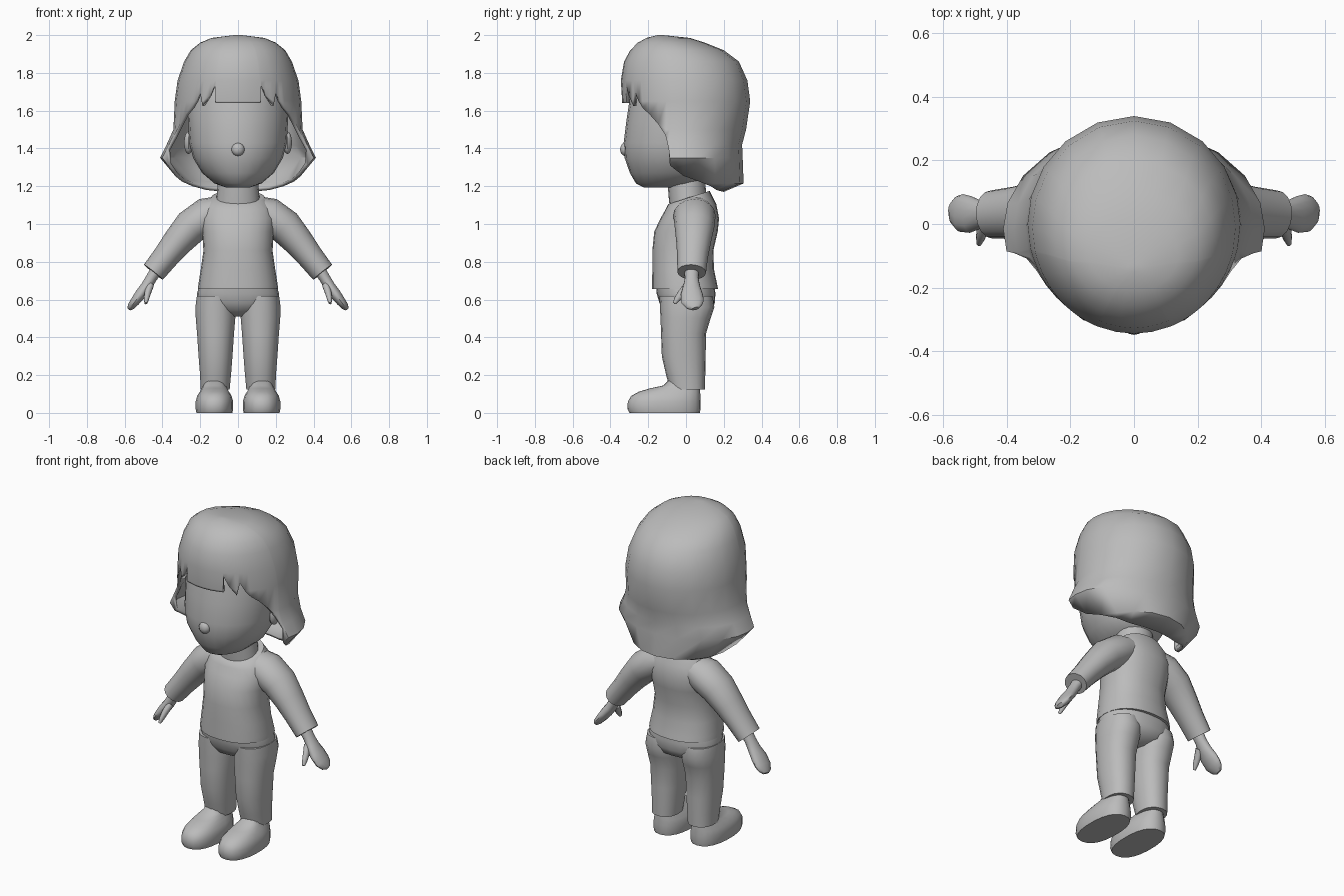
import bpy, bmesh, math
from mathutils import Vector

if "Cube" in bpy.data.objects:
    bpy.data.objects.remove(bpy.data.objects["Cube"])

grey = bpy.data.materials.new("plain grey")
grey.diffuse_color = (0.5, 0.5, 0.5, 1)
grey.use_nodes = True
grey.node_tree.nodes["Principled BSDF"].inputs["Base Color"].default_value = grey.diffuse_color


def finish(name, bm, mirror=False, angle=50, subdiv=0, shell=0):
    bmesh.ops.recalc_face_normals(bm, faces=bm.faces)
    me = bpy.data.meshes.new(name)
    bm.to_mesh(me)
    bm.free()
    ob = bpy.data.objects.new(name, me)
    bpy.context.collection.objects.link(ob)
    me.materials.append(grey)
    if shell:
        m = ob.modifiers.new("shell", 'SOLIDIFY')
        m.thickness, m.offset = shell, -1
    if mirror:
        m = ob.modifiers.new("mirror", 'MIRROR')
        m.use_mirror_merge = False
    if subdiv:
        ob.modifiers.new("smooth", 'SUBSURF').levels = subdiv
    bpy.ops.object.select_all(action='DESELECT')
    bpy.context.view_layer.objects.active = ob
    ob.select_set(True)
    bpy.ops.object.shade_smooth_by_angle(angle=math.radians(angle))
    return ob


def skin(name, rings, **kw):
    """Bridge closed rings of points and cap both ends."""
    bm = bmesh.new()
    rows = [[bm.verts.new(p) for p in r] for r in rings]
    n = len(rows[0])
    for a, b in zip(rows, rows[1:]):
        for i in range(n):
            j = (i + 1) % n
            bm.faces.new((a[i], a[j], b[j], b[i]))
    bm.faces.new(rows[0])
    bm.faces.new(rows[-1])
    return finish(name, bm, **kw)


def spow(v, e):
    return math.copysign(abs(v) ** e, v)


def stack(name, rows, cx=0, n=20, e=1.0, **kw):
    """Level rings: height, half width, front y, back y, tilt, x shift."""
    rings = []
    for row in rows:
        z, rx, yf, yb, tilt, dx = (tuple(row) + (0, 0))[:6]
        ring = []
        for k in range(n):
            t = 2 * math.pi * k / n
            dy = (yb - yf) / 2 * spow(math.cos(t), e)
            ring.append((cx + dx + rx * spow(math.sin(t), e),
                         (yf + yb) / 2 + dy, z + tilt * dy))
        rings.append(ring)
    return skin(name, rings, **kw)


def limb(name, path, n=14, **kw):
    """Rings square to a path: x, y, z, half width along y, half thickness."""
    pts = [Vector(p[:3]) for p in path]
    rings = []
    for i, p in enumerate(path):
        d = (pts[min(i + 1, len(pts) - 1)] - pts[max(i - 1, 0)]).normalized()
        v = d.cross(Vector((0, 1, 0))).normalized()
        u = v.cross(d)
        rings.append([pts[i] + u * p[3] * math.cos(2 * math.pi * k / n)
                      + v * p[4] * math.sin(2 * math.pi * k / n) for k in range(n)])
    return skin(name, rings, mirror=True, **kw)


def lerp_table(table, t):
    """Read a table sorted by its first column."""
    for a, b in zip(table, table[1:]):
        if t <= b[0]:
            f = max(0, (t - a[0]) / (b[0] - a[0]))
            return [p + (q - p) * f for p, q in zip(a, b)]
    return list(table[-1])


# Head, nose and ears
stack("head", [(1.192, .06, -.22, -.04), (1.215, .125, -.265, .08), (1.27, .19, -.297, .15),
               (1.35, .238, -.325, .18), (1.43, .258, -.33, .2), (1.55, .265, -.315, .22),
               (1.65, .27, -.30, .24), (1.75, .26, -.28, .23), (1.85, .19, -.2, .15)], n=24)
bm = bmesh.new()
bmesh.ops.create_uvsphere(bm, u_segments=12, v_segments=8, radius=1)
for v in bm.verts:
    v.co = Vector((0, -.322, 1.395)) + Vector((v.co.x * .035, v.co.y * .027, v.co.z * .035))
finish("nose", bm)
bm = bmesh.new()
bmesh.ops.create_uvsphere(bm, u_segments=10, v_segments=8, radius=1)
for v in bm.verts:
    v.co = Vector((.262, -.02, 1.43)) + Vector((v.co.x * .025, v.co.y * .045, v.co.z * .06))
finish("ear", bm, mirror=True)

# Hair: outline by height, hem height by angle from the front
outline = [(1.17, .25, -.30, .20), (1.215, .30, -.33, .305), (1.35, .412, -.33, .30),
           (1.42, .378, -.33, .297), (1.5, .342, -.33, .318), (1.65, .335, -.338, .34),
           (1.76, .32, -.345, .325), (1.86, .285, -.328, .28), (1.92, .25, -.295, .2),
           (1.96, .2, -.255, .1), (1.985, .14, -.21, .02), (2.0, .02, -.15, -.12)]
hem = [(0, 1.64), (21, 1.64), (22.5, 1.74), (27, 1.68), (34, 1.625), (38, 1.70), (42, 1.65),
       (47, 1.615), (55, 1.58), (64, 1.53), (72, 1.47), (76, 1.40), (77, 1.31), (90, 1.255),
       (105, 1.225), (122, 1.20), (140, 1.18), (160, 1.172), (180, 1.17)]
angles = [h[0] for h in hem] + [10]
angles = sorted(set(angles + [360 - a for a in angles if 0 < a < 180]))
levels = [o[0] for o in outline]
bm = bmesh.new()
columns = []
for a in angles:
    low = lerp_table(hem, min(a, 360 - a))[1]
    t = math.radians(a)
    col = []
    for z in levels:
        z = max(z, low)
        _, rx, yf, yb = lerp_table(outline, z)
        col.append(bm.verts.new((rx * math.sin(t),
                                 (yf + yb) / 2 - (yb - yf) / 2 * math.cos(t), z)))
    columns.append(col)
for a, b in zip(columns, columns[1:] + columns[:1]):
    for k in range(len(levels) - 1):
        bm.faces.new((a[k], b[k], b[k + 1], a[k + 1]))
bm.faces.new([c[-1] for c in columns])
bmesh.ops.remove_doubles(bm, verts=bm.verts, dist=.0005)
bmesh.ops.dissolve_degenerate(bm, edges=bm.edges, dist=.0005)
finish("hair", bm, angle=40, shell=.02)

# Neck and sweater
stack("neck", [(1.05, .13, -.08, .12), (1.12, .115, -.09, .11), (1.25, .105, -.10, .10)])
stack("sweater", [(.655, .212, -.18, .17), (.68, .21, -.18, .165), (.76, .197, -.178, .148),
                  (.86, .183, -.178, .145), (.96, .19, -.168, .168), (1.03, .2, -.135, .175),
                  (1.09, .185, -.11, .16, .12), (1.14, .14, -.095, .125, .32)], n=24, e=.88)

# Arms, with a thin hand and thumb
limb("sleeve", [(.06, .045, 1.085, .09, .07), (.16, .045, 1.045, .112, .098),
                (.25, .045, .985, .105, .093), (.32, .04, .905, .092, .08),
                (.38, .035, .83, .082, .07), (.448, .03, .745, .076, .064)], n=16)
limb("hand", [(.42, .03, .775, .04, .034), (.458, .03, .715, .036, .03),
              (.485, .03, .67, .045, .03), (.515, .03, .63, .058, .03),
              (.545, .035, .59, .06, .025), (.565, .045, .565, .045, .02),
              (.575, .05, .552, .022, .012)])
limb("thumb", [(.465, .01, .675, .022, .02), (.478, -.022, .635, .021, .018),
               (.484, -.045, .605, .017, .014), (.488, -.062, .58, .009, .008)], n=10)

# Trousers: hips and two legs
stack("hips", [(.51, .05, -.06, .07), (.54, .15, -.115, .135), (.58, .212, -.14, .152),
               (.63, .218, -.155, .156), (.68, .203, -.16, .15)], n=24, e=.88)
stack("trouser_leg", [(.125, .078, -.085, .1, 0, .002), (.2, .083, -.105, .102),
                      (.3, .091, -.128, .104), (.42, .099, -.132, .106),
                      (.5, .106, -.135, .13), (.56, .108, -.138, .15),
                      (.62, .1, -.14, .14)], cx=.119, n=18, e=.9, mirror=True)

# Shoes
stack("shoe", [(0, .096, -.3, .073), (.02, .1, -.31, .077), (.06, .1, -.308, .077),
               (.09, .092, -.29, .076), (.112, .078, -.25, .075), (.13, .068, -.19, .073),
               (.145, .06, -.12, .07), (.18, .055, -.085, .065)],
      cx=.125, n=22, e=.85, mirror=True)
